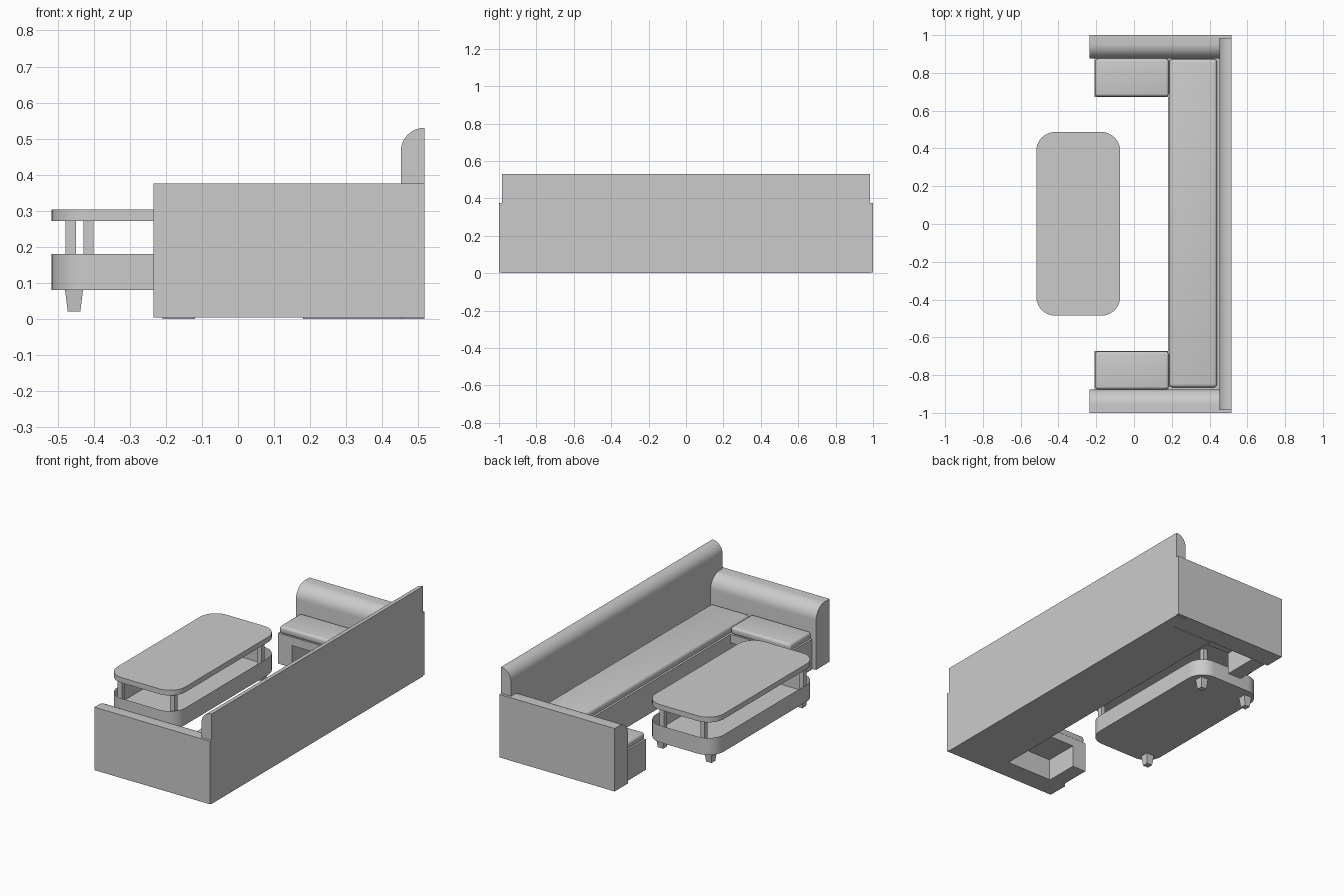
import bpy, bmesh, math

if "Cube" in bpy.data.objects:
    bpy.data.objects.remove(bpy.data.objects["Cube"])


def finish(name, bm):
    me = bpy.data.meshes.new(name)
    bm.to_mesh(me)
    bm.free()
    me.shade_smooth()
    me.set_sharp_from_angle(angle=math.radians(35))
    ob = bpy.data.objects.new(name, me)
    bpy.context.collection.objects.link(ob)
    return ob


def prism(name, pts, place, a, b, open_end=False, end_scale=1.0):
    """Extrude a 2D outline from a to b; place(u, v, w) maps it into 3D."""
    bm = bmesh.new()
    cu = sum(p[0] for p in pts) / len(pts)
    cv = sum(p[1] for p in pts) / len(pts)
    lo = [bm.verts.new(place(cu + (u - cu) * end_scale, cv + (v - cv) * end_scale, a)) for u, v in pts]
    hi = [bm.verts.new(place(u, v, b)) for u, v in pts]
    n = len(pts)
    bm.faces.new(lo)
    top = bm.faces.new(hi)
    for i in range(n):
        j = (i + 1) % n
        bm.faces.new((lo[i], lo[j], hi[j], hi[i]))
    bmesh.ops.recalc_face_normals(bm, faces=bm.faces[:])
    if open_end:
        bmesh.ops.delete(bm, geom=[top], context='FACES_ONLY')
    return finish(name, bm)


def upright(u, v, w):
    return (u, v, w)


def rect(x0, x1, y0, y1):
    return [(x0, y0), (x1, y0), (x1, y1), (x0, y1)]


def arc(cx, cy, r, a0, a1, n=10):
    return [(cx + r * math.cos(math.radians(a0 + (a1 - a0) * i / n)),
             cy + r * math.sin(math.radians(a0 + (a1 - a0) * i / n))) for i in range(n + 1)]


def round_rect(x0, x1, y0, y1, r):
    return (arc(x1 - r, y1 - r, r, 0, 90) + arc(x0 + r, y1 - r, r, 90, 180)
            + arc(x0 + r, y0 + r, r, 180, 270) + arc(x1 - r, y0 + r, r, 270, 360))


def box(name, x0, x1, y0, y1, z0, z1, bevel=0.0):
    y0, y1 = sorted((y0, y1))
    bm = bmesh.new()
    bmesh.ops.create_cube(bm, size=1)
    for v in bm.verts:
        v.co = ((x0 + x1) / 2 + v.co.x * (x1 - x0),
                (y0 + y1) / 2 + v.co.y * (y1 - y0),
                (z0 + z1) / 2 + v.co.z * (z1 - z0))
    if bevel:
        bmesh.ops.bevel(bm, geom=bm.edges[:], offset=bevel, segments=4, profile=0.5, affect='EDGES')
    return finish(name, bm)


# Backrest with rounded front top edge
back = [(0.517, 0.0), (0.517, 0.53)] + arc(0.517, 0.465, 0.065, 90, 180)[1:] + [(0.452, 0.0)]
prism("backrest", back, lambda u, v, w: (u, w, v), -0.985, 0.985)

# Main bench base and its long cushion
box("bench_base", 0.18, 0.455, -0.875, 0.875, 0.0, 0.18)
box("bench_cushion", 0.187, 0.44, -0.865, 0.873, 0.175, 0.222, 0.018)

for s, side in ((-1, "right"), (1, "left")):
    # Arm with rounded inner top edge
    arm = [(1.0, 0.004), (1.0, 0.375)] + arc(0.955, 0.295, 0.08, 90, 180) + [(0.875, 0.004)]
    prism(side + "_arm", arm, lambda u, v, w: (w, s * u, v), -0.235, 0.517)
    # Side seat: front panel, board over the open space, cushion
    box(side + "_seat_panel", -0.21, -0.12, s * 0.672, s * 0.877, 0.0, 0.13)
    box(side + "_seat_board", -0.21, 0.182, s * 0.672, s * 0.877, 0.13, 0.18)
    box(side + "_seat_cushion", -0.206, 0.184, s * 0.675, s * 0.875, 0.178, 0.222, 0.015)

# Table top and open tray beneath it
outline = round_rect(-0.517, -0.073, -0.485, 0.487, 0.1)
prism("table_top", outline, upright, 0.272, 0.303)
prism("table_tray", outline, upright, 0.08, 0.18, open_end=True)

# Posts between tray and top
for i, (x, y) in enumerate(((-0.464, -0.425), (-0.122, -0.425), (-0.415, 0.425), (-0.15, 0.425))):
    box("table_post_%d" % (i + 1), x - 0.014, x + 0.014, y - 0.014, y + 0.014, 0.08, 0.273)

# Tapered feet
for i, (x, y) in enumerate(((-0.455, -0.425), (-0.455, 0.42), (-0.14, 0.42))):
    prism("table_foot_%d" % (i + 1), rect(x - 0.025, x + 0.025, y - 0.025, y + 0.025),
          upright, 0.02, 0.081, end_scale=0.7)
